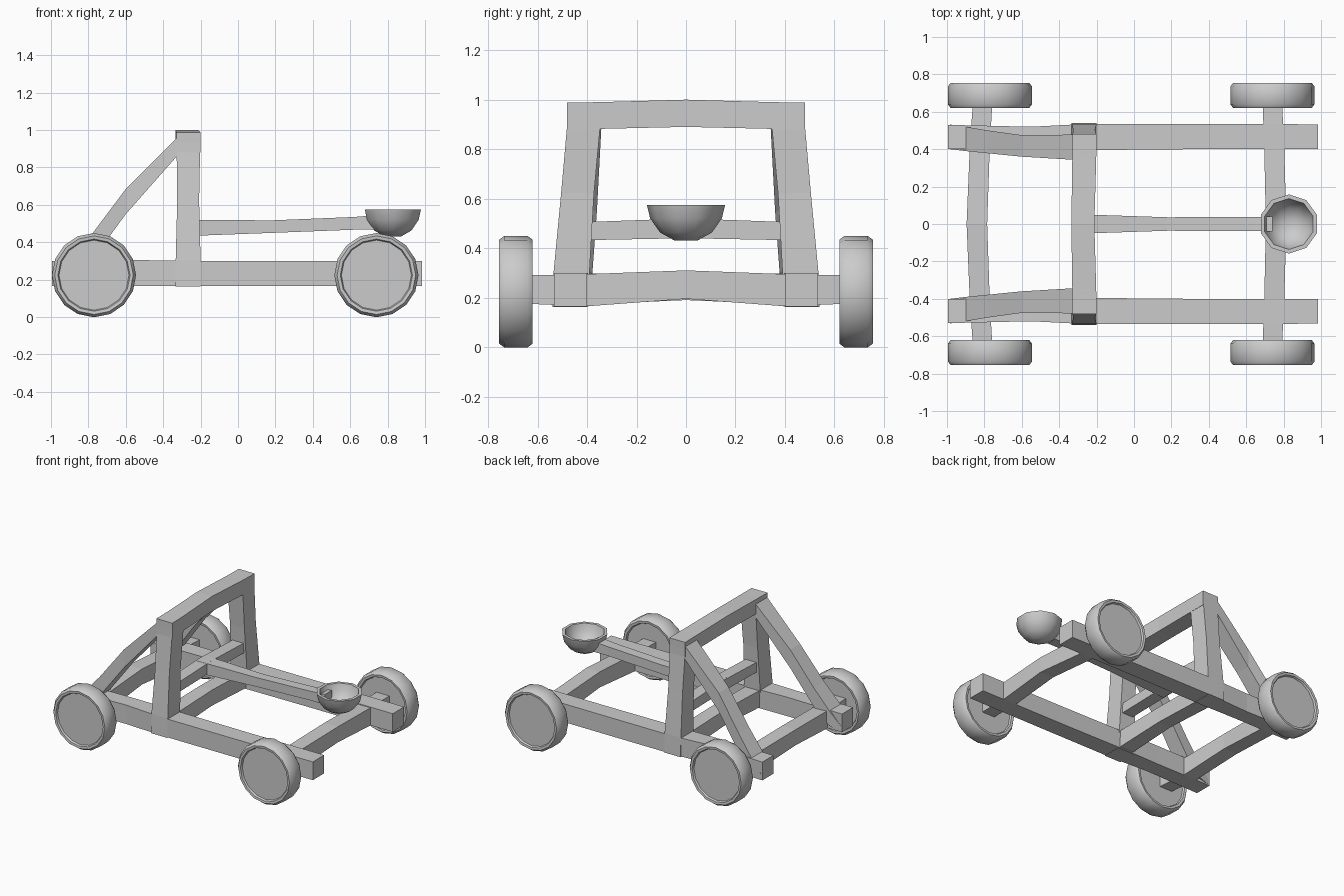
import bpy, bmesh, math

if "Cube" in bpy.data.objects:
    bpy.data.objects.remove(bpy.data.objects["Cube"])


def finish(name, bm):
    bmesh.ops.recalc_face_normals(bm, faces=bm.faces)
    me = bpy.data.meshes.new(name)
    bm.to_mesh(me)
    bm.free()
    ob = bpy.data.objects.new(name, me)
    bpy.context.collection.objects.link(ob)
    return ob


def beam(name, axis, stations, mirror=False):
    """Rectangular timber: each station is (t, a0, a1, b0, b1) across the axis."""
    bm = bmesh.new()
    rings = []
    for t, a0, a1, b0, b1 in stations:
        ring = []
        for a, b in ((a0, b0), (a1, b0), (a1, b1), (a0, b1)):
            co = {'x': (t, a, b), 'y': (a, t, b), 'z': (a, b, t)}[axis]
            ring.append(bm.verts.new(co))
        rings.append(ring)
    for r, s in zip(rings, rings[1:]):
        for i in range(4):
            j = (i + 1) % 4
            bm.faces.new((r[i], r[j], s[j], s[i]))
    bm.faces.new(rings[0])
    bm.faces.new(rings[-1])
    ob = finish(name, bm)
    if mirror:
        m = ob.modifiers.new("mirror", 'MIRROR')
        m.use_axis = (False, True, False)
    return ob


def lathe(name, profile, sides, place):
    """Closed solid of revolution from (radius, height) points; ends are capped."""
    bm = bmesh.new()
    rings = []
    for r, h in profile:
        rings.append([bm.verts.new(place(r * math.sin(2 * math.pi * k / sides),
                                         r * math.cos(2 * math.pi * k / sides), h))
                      for k in range(sides)])
    for r, s in zip(rings, rings[1:]):
        for i in range(sides):
            j = (i + 1) % sides
            bm.faces.new((r[i], r[j], s[j], s[i]))
    bm.faces.new(rings[0])
    bm.faces.new(rings[-1])
    return finish(name, bm)


def smooth(ob, deg):
    bpy.ops.object.select_all(action='DESELECT')
    bpy.context.view_layer.objects.active = ob
    ob.select_set(True)
    bpy.ops.object.shade_smooth_by_angle(angle=math.radians(deg))


# chassis rails
beam("side_rail", 'x', [(-0.995, 0.40, 0.53, 0.165, 0.30), (-0.55, 0.40, 0.52, 0.165, 0.305),
                        (-0.26, 0.395, 0.535, 0.165, 0.30), (0.3, 0.40, 0.535, 0.165, 0.30),
                        (0.985, 0.40, 0.533, 0.165, 0.30)], True)


# cross beams that carry the wheels
def axle(name, x_mid, x_end):
    end, mid = (x_end - 0.052, x_end + 0.052), (x_mid - 0.055, x_mid + 0.055)
    beam(name, 'y', [(-0.64, *end, 0.175, 0.29), (-0.40, *[(a + b) / 2 for a, b in zip(end, mid)], 0.165, 0.295),
                     (0, *mid, 0.195, 0.31),
                     (0.40, *[(a + b) / 2 for a, b in zip(end, mid)], 0.165, 0.295), (0.64, *end, 0.175, 0.29)])


axle("left_axle_beam", -0.84, -0.81)
axle("right_axle_beam", 0.76, 0.74)
beam("middle_cross_beam", 'y', [(-0.45, -0.325, -0.21, 0.17, 0.295), (0, -0.32, -0.215, 0.19, 0.305),
                                (0.45, -0.325, -0.21, 0.17, 0.295)])

# upright frame
beam("upright_post", 'z', [(0.163, -0.333, -0.2, 0.40, 0.54), (0.305, -0.333, -0.2, 0.39, 0.535),
                           (0.62, -0.325, -0.208, 0.372, 0.505), (0.88, -0.328, -0.203, 0.348, 0.482),
                           (0.985, -0.328, -0.203, 0.345, 0.48)], True)
beam("top_beam", 'y', [(-0.481, -0.33, -0.2, 0.88, 0.988), (-0.35, -0.33, -0.202, 0.882, 0.99),
                       (0, -0.335, -0.212, 0.89, 1.0),
                       (0.35, -0.33, -0.202, 0.882, 0.99), (0.481, -0.33, -0.2, 0.88, 0.988)])
beam("arm_pivot_bar", 'y', [(-0.42, -0.31, -0.22, 0.432, 0.505), (0, -0.31, -0.22, 0.44, 0.52),
                            (0.42, -0.31, -0.22, 0.432, 0.505)])

# diagonal braces
beam("diagonal_brace", 'x', [(-0.985, 0.40, 0.532, 0.17, 0.21), (-0.9, 0.39, 0.52, 0.19, 0.30),
                             (-0.78, 0.378, 0.50, 0.305, 0.445), (-0.6, 0.36, 0.475, 0.55, 0.685),
                             (-0.3, 0.342, 0.478, 0.89, 0.985)], True)

# throwing arm and hollow cup
beam("throwing_arm", 'x', [(-0.3, -0.052, 0.052, 0.432, 0.52), (0.18, -0.036, 0.036, 0.45, 0.517),
                           (0.62, -0.037, 0.037, 0.467, 0.535), (0.74, -0.04, 0.04, 0.468, 0.545)])
cup = lathe("cup", [(0.045, 0.43), (0.105, 0.463), (0.145, 0.52), (0.158, 0.575),
                    (0.136, 0.575), (0.122, 0.525), (0.085, 0.478), (0.035, 0.455)],
            10, lambda a, b, h: (0.828 + a, b, h))
smooth(cup, 40)

# wheels with slightly recessed discs
for x, end in ((-0.77, "left"), (0.74, "right")):
    for s, side in ((-1, "front"), (1, "back")):
        wheel = lathe(f"{side}_{end}_wheel",
                      [(0.187, 0.635), (0.193, 0.622), (0.21, 0.62), (0.225, 0.64),
                       (0.225, 0.735), (0.21, 0.755), (0.193, 0.753), (0.187, 0.74)],
                      16, lambda a, b, h: (x + a, s * h, 0.224 + b))
        smooth(wheel, 50)
